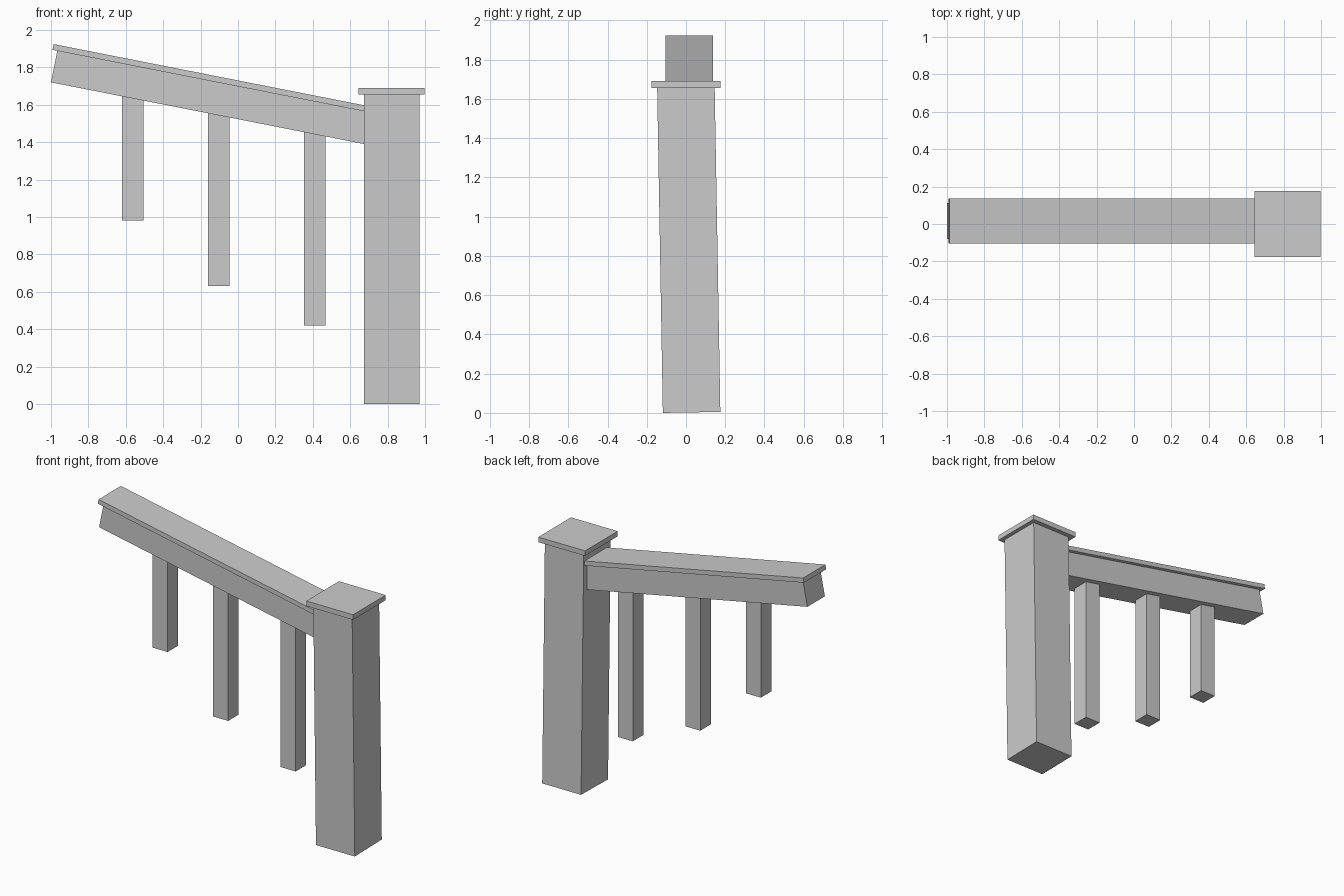
import bpy, bmesh, math
from mathutils import Matrix, Vector

if "Cube" in bpy.data.objects:
    bpy.data.objects.remove(bpy.data.objects["Cube"])


def extrude_profile(name, pts, y0, y1):
    """Side profile in x/z, extruded along y."""
    bm = bmesh.new()
    face = bm.faces.new([bm.verts.new((x, y0, z)) for x, z in pts])
    ret = bmesh.ops.extrude_face_region(bm, geom=[face])
    verts = [g for g in ret["geom"] if isinstance(g, bmesh.types.BMVert)]
    bmesh.ops.translate(bm, verts=verts, vec=(0, y1 - y0, 0))
    bmesh.ops.recalc_face_normals(bm, faces=bm.faces)
    me = bpy.data.meshes.new(name)
    bm.to_mesh(me)
    bm.free()
    ob = bpy.data.objects.new(name, me)
    bpy.context.collection.objects.link(ob)
    return ob


def box(name, x0, x1, y0, y1, z0, z1):
    return extrude_profile(name, [(x0, z0), (x1, z0), (x1, z1), (x0, z1)], y0, y1)


SLOPE = -0.197
POST_X = 0.675
MID_Y = 0.016


def underside(x):
    return 1.39 + SLOPE * (x - POST_X)


# Newel post, leaning slightly to the front, pivoting on its bottom front edge
post = box("newel_post", POST_X, 0.97, -0.118, 0.175, 0, 1.658)
pivot = Vector((0, -0.118, 0))
post.data.transform(Matrix.Translation(pivot)
                    @ Matrix.Rotation(math.radians(1.0), 4, 'X')
                    @ Matrix.Translation(-pivot))

# Flat post cap
box("post_cap", 0.643, 0.998, -0.177, 0.177, 1.655, 1.69)

# Sloping rail beam and the wider board on top of it
end = 0.69
extrude_profile("rail_beam", [(-1.0, underside(-1.0)), (end, underside(end)),
                              (end, underside(end) + 0.175),
                              (-0.966, underside(-0.966) + 0.175)],
                MID_Y - 0.095, MID_Y + 0.095)
extrude_profile("handrail_board", [(-0.992, underside(-0.992) + 0.175),
                                   (end, underside(end) + 0.175),
                                   (end, underside(end) + 0.207),
                                   (-0.986, underside(-0.986) + 0.207)],
                MID_Y - 0.121, MID_Y + 0.121)

# Balusters with tops cut to the rail slope
for i, (x, bottom) in enumerate([(-0.563, 0.98), (-0.103, 0.63), (0.41, 0.42)]):
    a, b = x - 0.057, x + 0.057
    extrude_profile(f"baluster_{i + 1}", [(a, bottom), (b, bottom),
                                          (b, underside(b) + 0.005),
                                          (a, underside(a) + 0.005)],
                    MID_Y - 0.057, MID_Y + 0.057)
